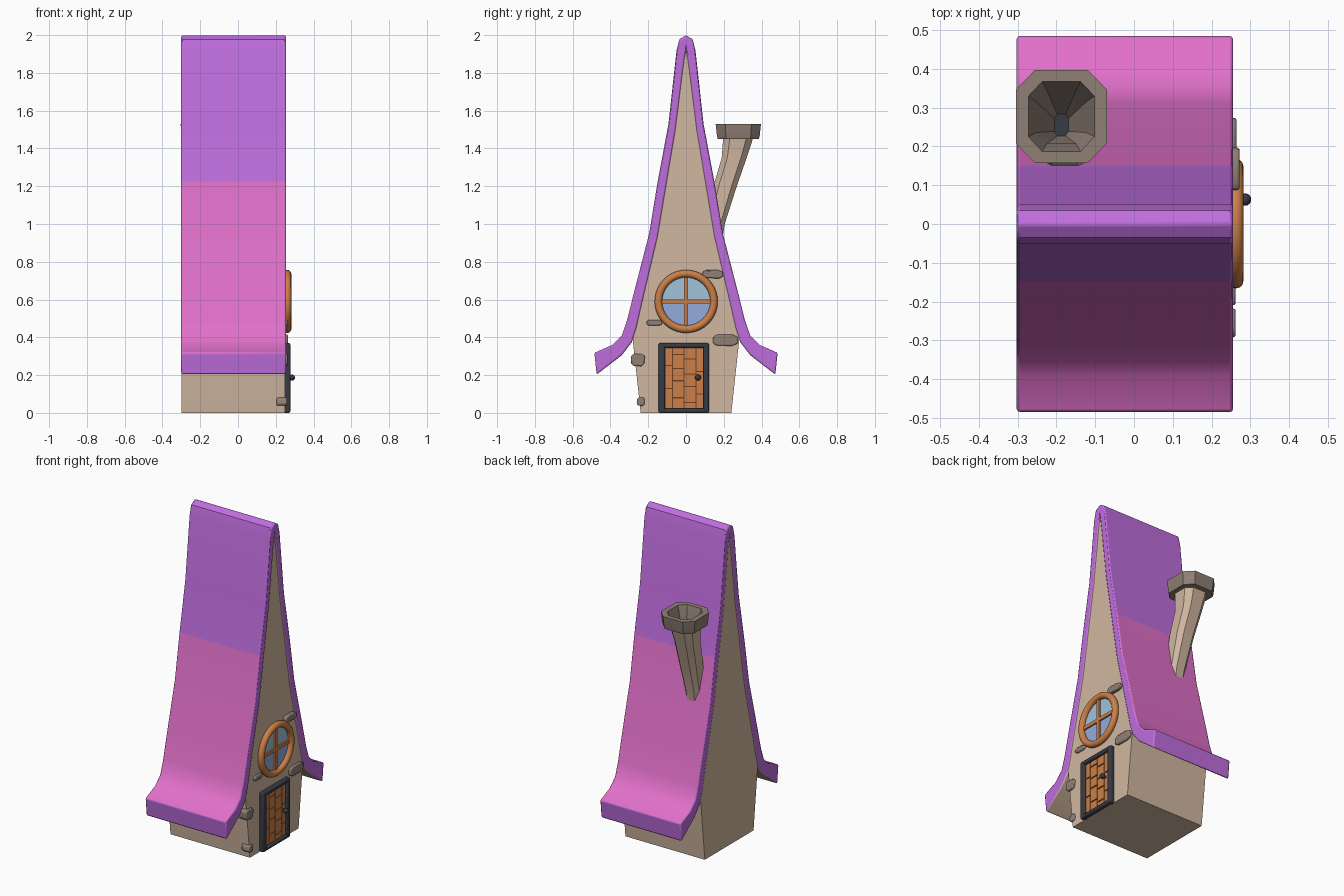
import bpy, bmesh, math, random
from mathutils import Matrix, Vector

if "Cube" in bpy.data.objects:
    bpy.data.objects.remove(bpy.data.objects["Cube"])

random.seed(4)


def mat(name, r, g, b):
    m = bpy.data.materials.new(name)
    m.diffuse_color = [((c + 0.055) / 1.055) ** 2.4 for c in (r, g, b)] + [1]
    m.use_nodes = True
    m.node_tree.nodes["Principled BSDF"].inputs["Base Color"].default_value = m.diffuse_color
    return m


purple = mat("purple roof", 0.75, 0.43, 0.87)
pink = mat("pink roof", 0.88, 0.44, 0.79)
tan = mat("tan plaster", 0.82, 0.72, 0.63)
stone = mat("grey brown stone", 0.56, 0.50, 0.46)
wood = mat("orange wood", 0.80, 0.50, 0.28)
gap = mat("dark brown gap", 0.42, 0.25, 0.15)
slate = mat("dark slate", 0.21, 0.23, 0.27)
sky = mat("light blue glass", 0.63, 0.77, 0.86)
blue = mat("blue glass", 0.58, 0.67, 0.86)


def finish(name, bm, mats, bevel=0, segments=2, limit=40):
    bmesh.ops.recalc_face_normals(bm, faces=bm.faces)
    me = bpy.data.meshes.new(name)
    bm.to_mesh(me)
    bm.free()
    ob = bpy.data.objects.new(name, me)
    bpy.context.collection.objects.link(ob)
    for m in mats:
        me.materials.append(m)
    if bevel:
        b = ob.modifiers.new("bevel", 'BEVEL')
        b.width, b.segments = bevel, segments
        b.limit_method, b.angle_limit = 'ANGLE', math.radians(limit)
    bpy.ops.object.select_all(action='DESELECT')
    ob.select_set(True)
    bpy.context.view_layer.objects.active = ob
    bpy.ops.object.shade_smooth_by_angle(angle=math.radians(35))
    return ob


def prism(name, pts, x0, x1, m, **kw):
    """Outline in (y, z) extruded along x."""
    bm = bmesh.new()
    a = [bm.verts.new((x0, y, z)) for y, z in pts]
    b = [bm.verts.new((x1, y, z)) for y, z in pts]
    bm.faces.new(a)
    bm.faces.new(b)
    for i in range(len(a)):
        j = (i + 1) % len(a)
        bm.faces.new((a[i], a[j], b[j], b[i]))
    return finish(name, bm, [m], **kw)


def boxes(name, spans, x0, x1, m, **kw):
    """Several boxes given as (y0, y1, z0, z1)."""
    bm = bmesh.new()
    for y0, y1, z0, z1 in spans:
        t = Matrix.Translation(((x0 + x1) / 2, (y0 + y1) / 2, (z0 + z1) / 2))
        bmesh.ops.create_cube(bm, size=1, matrix=t @ Matrix.Diagonal((x1 - x0, y1 - y0, z1 - z0, 1)))
    return finish(name, bm, [m], **kw)


def loft(name, rings, mats, corner, end_mat=None, cap_first=False, cap_last=False, **kw):
    """Chamfered-square rings (x, y, z, half x, half y) joined by quads."""
    c = corner
    shape = [(1, -c), (1, c), (c, 1), (-c, 1), (-1, c), (-1, -c), (-c, -1), (c, -1)]
    bm = bmesh.new()
    vs = [[bm.verts.new((x + u * hx, y + v * hy, z)) for u, v in shape] for x, y, z, hx, hy in rings]
    for a, b in zip(vs, vs[1:]):
        for i in range(8):
            j = (i + 1) % 8
            bm.faces.new((a[i], a[j], b[j], b[i]))
    if cap_first:
        bm.faces.new(vs[0])
    if cap_last:
        bm.faces.new(vs[-1]).material_index = len(mats) - 1
    return finish(name, bm, mats, **kw)


# Roof: swooping shell from an outer and an inner half profile, mirrored in y
outer = [(0, 2), (.035, 1.978), (.05, 1.92), (.093, 1.53), (.15, 1.225), (.195, .95),
         (.28, .62), (.312, .49), (.34, .41), (.39, .36), (.485, .318)]
inner = [(0, 1.915), (.008, 1.87), (.015, 1.82), (.055, 1.5), (.105, 1.2), (.15, .93),
         (.235, .57), (.262, .45), (.286, .375), (.34, .305), (.473, .203)]


def mirrored(p):
    return [(-y, z) for y, z in p[:0:-1]] + p


bm = bmesh.new()
o0, o1, i0, i1 = [[bm.verts.new((x, y, z)) for y, z in mirrored(p)]
                  for p, x in ((outer, -.302), (outer, .255), (inner, -.302), (inner, .255))]
n = len(o0)
for k in range(n - 1):
    f = bm.faces.new((o0[k], o0[k + 1], o1[k + 1], o1[k]))
    f.material_index = 1 if f.calc_center_median().z < 1.22 else 0
    bm.faces.new((i0[k], i0[k + 1], i1[k + 1], i1[k])).material_index = 2
    bm.faces.new((o0[k], o0[k + 1], i0[k + 1], i0[k]))
    bm.faces.new((o1[k], o1[k + 1], i1[k + 1], i1[k]))
for k in (0, n - 1):
    bm.faces.new((o0[k], o1[k], i1[k], i0[k]))
finish("roof", bm, [purple, pink, tan], bevel=.008, limit=60)

# Walls: one solid that follows the middle of the roof shell
side = [((a + c) / 2, (b + d) / 2) for (a, b), (c, d) in zip(outer[:8], inner[:8])]
half = side + [(.28, .37), (.24, 0)]
prism("walls", mirrored(half), -.298, .25, tan)

# Chimney
cx = -.187
loft("chimney_shaft", [(cx + .02, .14, .9, .045, .05), (cx + .015, .155, 1.0, .05, .05),
                       (cx + .01, .207, 1.2, .06, .062), (cx, .255, 1.35, .066, .066),
                       (cx, .277, 1.46, .08, .08)], [tan], .55, cap_first=True)
loft("chimney_cap", [(cx, .277, 1.45, .075, .075), (cx, .277, 1.45, .108, .109),
                     (cx, .277, 1.465, .112, .113), (cx, .277, 1.53, .117, .12),
                     (cx, .277, 1.53, .085, .09), (cx, .275, 1.46, .064, .068),
                     (cx, .255, 1.3, .018, .028)],
     [stone, slate], .58, cap_last=True)

# Door: frame, backing, staggered planks, knob
boxes("door_frame", [(-.145, -.11, 0, .37), (.092, .122, 0, .37),
                     (-.145, .122, .345, .37), (-.145, .122, 0, .022)], .235, .277, slate, bevel=.008)
boxes("door_backing", [(-.12, .1, .01, .36)], .24, .257, gap)
planks = []
for y0, y1, cuts in ((-.109, -.073, (.022, .13, .25, .345)),
                     (-.068, -.012, (.022, .08, .17, .235, .31, .345)),
                     (-.007, .05, (.022, .055, .14, .205, .285, .345)),
                     (.055, .091, (.022, .1, .22, .345))):
    planks += [(y0, y1, a + .003, b - .003) for a, b in zip(cuts, cuts[1:])]
boxes("door_planks", planks, .245, .264, wood)
bm = bmesh.new()
bmesh.ops.create_uvsphere(bm, u_segments=16, v_segments=10, radius=.016,
                          matrix=Matrix.Translation((.286, .063, .187)))
bmesh.ops.create_cone(bm, cap_ends=True, segments=12, radius1=.008, radius2=.008, depth=.03,
                      matrix=Matrix.Translation((.268, .063, .187)) @ Matrix.Rotation(math.pi / 2, 4, 'Y'))
finish("door_knob", bm, [slate])

# Round window: two glass halves, ring, cross bars
wz = .59
for name, start, m in (("upper_glass", 0, sky), ("lower_glass", math.pi, blue)):
    arc = [start + math.pi * k / 20 for k in range(21)]
    prism(name, [(.145 * math.cos(a), wz + .145 * math.sin(a)) for a in arc], .249, .256, m)
bpy.ops.mesh.primitive_torus_add(major_radius=.147, minor_radius=.02, major_segments=40, minor_segments=12,
                                 location=(.262, .001, wz), rotation=(0, math.pi / 2, 0))
ring = bpy.context.object
ring.name = "window_ring"
ring.data.materials.append(wood)
bpy.ops.object.shade_smooth()
boxes("window_bars", [(-.011, .011, wz - .14, wz + .14), (-.14, .14, wz - .011, wz + .011)], .25, .266, wood)

# Stones set in the front wall: centre y, z and full size
for k, (y, z, w, h, x1) in enumerate([(.14, .735, .115, .045, .272), (-.17, .477, .085, .033, .262),
                                      (.205, .385, .135, .06, .264), (-.255, .28, .075, .07, .262),
                                      (-.24, .06, .042, .045, .26)]):
    pts = []
    for i in range(8):
        a = math.tau * (i + .5) / 8
        r = random.uniform(.93, 1.08)
        pts.append((y + r * w / 2 * math.copysign(abs(math.cos(a)) ** .6, math.cos(a)),
                    z + r * h / 2 * math.copysign(abs(math.sin(a)) ** .6, math.sin(a))))
    prism("wall_stone_%d" % (k + 1), pts, .205, x1, stone, bevel=.006)
